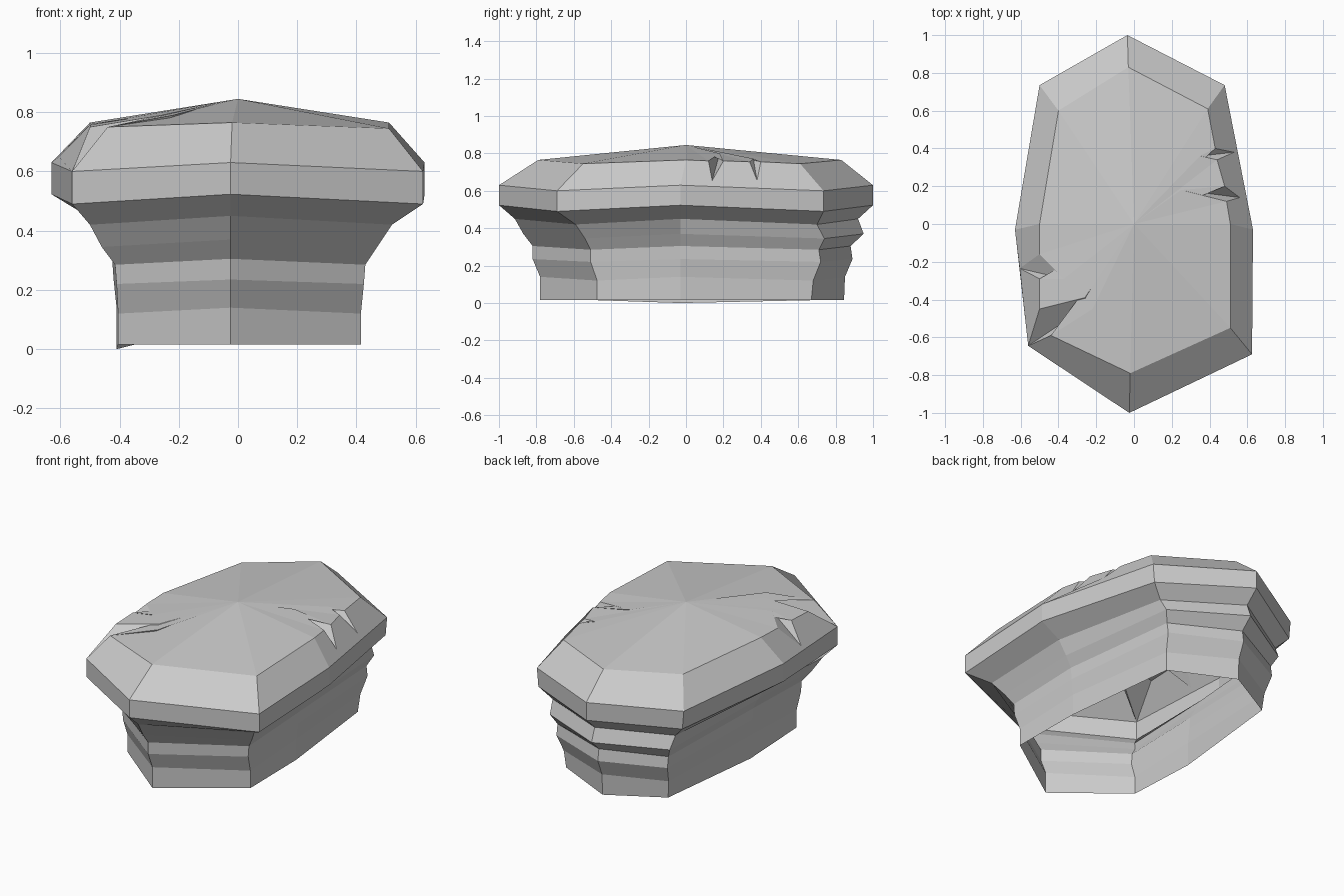
import bpy, bmesh

if "Cube" in bpy.data.objects:
    bpy.data.objects.remove(bpy.data.objects["Cube"])

bm = bmesh.new()
V = lambda *p: bm.verts.new(p)

def face(*vs):
    bm.faces.new(vs)

# Each eight-sided ring runs anticlockwise from the front tip:
# front y, front corner y, left x, right x, side x, back corner x, back corner y, back y, corner z, tip z
def ring(fy, cy, xl, xr, xs, xb, by, ty, zc, zt, zleft=None):
    return [V(-.025, fy, zt), V(xr, cy, zc), V(xs, -.03, zt), V(xb, by, zc),
            V(-.035, ty, zt), V(-xb - .02, by, zc),
            V(-xs, -.03, zt if zleft is None else zleft), V(xl, cy, zc)]

# Side walls: foot, waist, flared underside and rim
rings = [ring(*r) for r in (
    (-.78, -.475, -.405, .415, .41, .33, .67, .845, .015, .015, 0),
    (-.78, -.475, -.405, .415, .41, .34, .68, .85, .12, .14),
    (-.82, -.51, -.41, .425, .42, .36, .72, .89, .22, .235),
    (-.82, -.51, -.415, .43, .425, .36, .71, .88, .285, .305),
    (-.87, -.54, -.46, .47, .46, .39, .74, .95, .345, .37),
    (-.915, -.59, -.50, .52, .51, .40, .70, .92, .42, .45),
    (-1.0, -.69, -.56, .625, .63, .47, .735, 1.0, .49, .523),
    (-1.0, -.69, -.56, .625, .63, .48, .735, 1.0, .60, .63))]
rings[-1][7].co.y = rings[-2][7].co.y = -.645
for a, b in zip(rings, rings[1:]):
    for i in range(8):
        j = (i + 1) % 8
        face(a[i], a[j], b[j], b[i])
rim = rings[-1]

# Corners of the bevelled top; the front left one is split by the gash
front, fr, right = V(-.02, -.79, .765), V(.51, -.55, .745), V(.51, 0, .765)
br, back, bl = V(.39, .61, .745), V(-.03, .83, .765), V(-.40, .60, .745)
left, cut_a, cut_b = V(-.50, 0, .765), V(-.50, -.45, .75), V(-.44, -.59, .75)

# Chipped notch: two walls meeting in a valley
def notch(a, inner, outer, b):
    a, inner, outer, b = (V(*p) for p in (a, inner, outer, b))
    face(a, outer, inner)
    face(inner, outer, b)
    return [a, inner, b], [a, outer, b]

in1, out1 = notch((.49, .12, .76), (.25, .18, .80), (.56, .14, .655), (.48, .20, .76))
in2, out2 = notch((.44, .34, .755), (.35, .36, .772), (.53, .38, .655), (.43, .40, .755))
in3, out3 = notch((-.50, -.16, .76), (-.37, -.29, .78), (-.605, -.235, .65), (-.50, -.29, .757))

# Long gash running from the front left corner towards the peak
g1, tip, g2, low = V(-.26, -.39, .79), V(-.09, -.11, .825), V(-.22, -.45, .79), V(-.24, -.43, .755)
corner = rim[7]
face(cut_a, corner, low, g1)
face(g1, low, tip)
face(tip, low, g2)
face(g2, low, corner, cut_b)

# Bevel between the rim and the top
face(rim[0], rim[1], fr, front)
face(rim[1], rim[2], right, fr)
face(rim[2], rim[3], br, *reversed([right] + out1 + out2))
face(rim[3], rim[4], back, br)
face(rim[4], rim[5], bl, back)
face(rim[5], rim[6], left, bl)
face(rim[6], corner, cut_a, *reversed([left] + out3))
face(corner, rim[0], front, cut_b)

# Shallow peaked top, fanned around the peak
peak = V(0, 0, .845)
edge = [front, fr, right, *in1, *in2, br, back, bl, left, *in3, cut_a, g1, tip, g2, cut_b]
for a, b in zip(edge, edge[1:] + edge[:1]):
    face(a, b, peak)

mesh = bpy.data.meshes.new("rock_shell")
bm.to_mesh(mesh)
bm.free()
bpy.context.collection.objects.link(bpy.data.objects.new("rock_shell", mesh))
